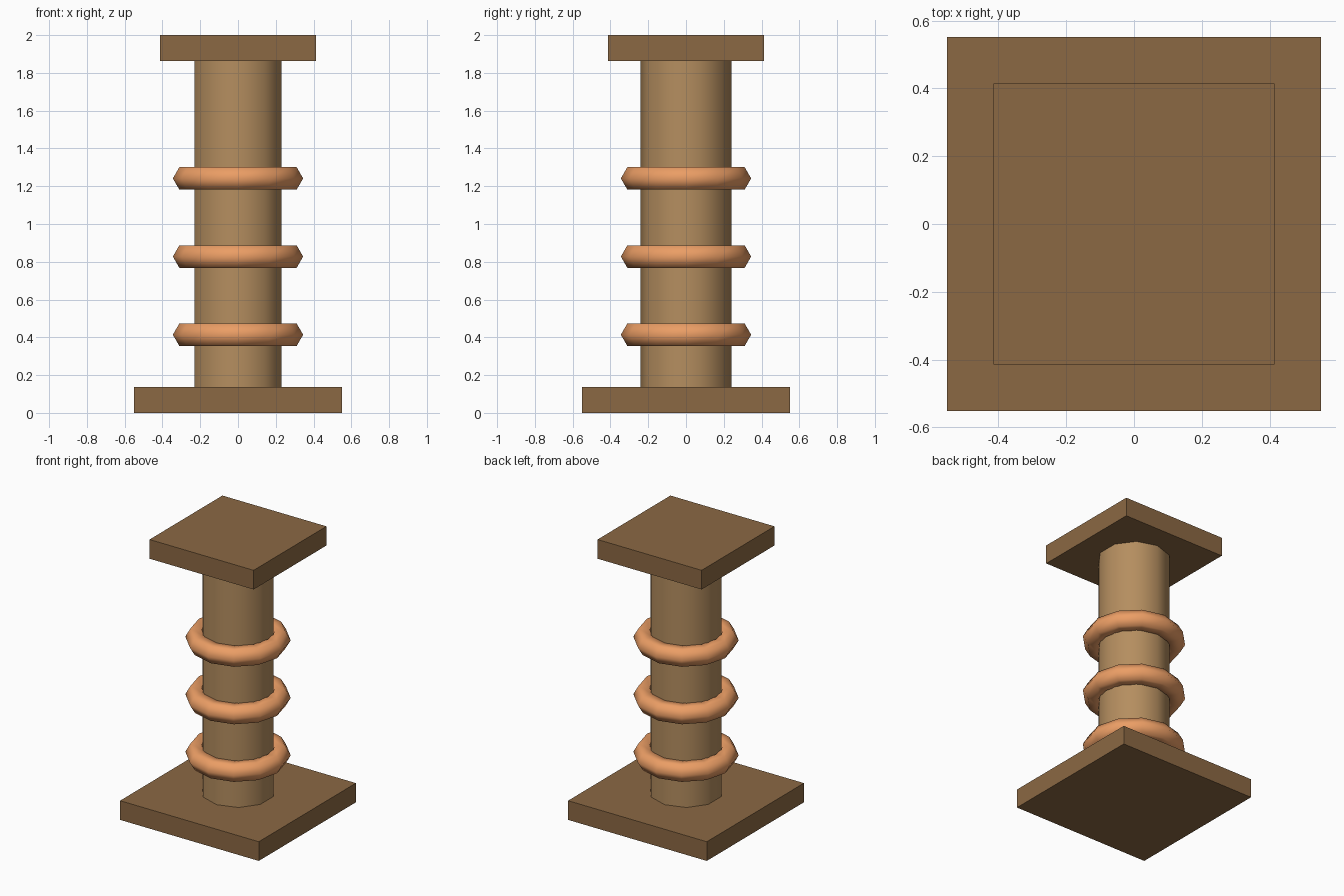
import bpy
import math

if "Cube" in bpy.data.objects:
    bpy.data.objects.remove(bpy.data.objects["Cube"])

U = 2 / 14.5  # module shared by all proportions


def material(name, rgb):
    mat = bpy.data.materials.new(name)
    mat.diffuse_color = (*rgb, 1)
    mat.use_nodes = True
    mat.node_tree.nodes["Principled BSDF"].inputs["Base Color"].default_value = mat.diffuse_color
    return mat


def finish(name, mat, smooth=None):
    ob = bpy.context.object
    ob.name = name
    ob.data.materials.append(mat)
    if smooth:
        bpy.ops.object.shade_smooth_by_angle(angle=math.radians(smooth))
    return ob


def slab(name, half_width, z0, z1, mat):
    bpy.ops.mesh.primitive_cube_add(size=1, location=(0, 0, (z0 + z1) / 2))
    bpy.context.object.scale = (2 * half_width, 2 * half_width, z1 - z0)
    bpy.ops.object.transform_apply(location=False, rotation=False, scale=True)
    finish(name, mat)


dark_wood = material("dark_wood", (0.26, 0.14, 0.057))
light_wood = material("light_wood", (0.46, 0.27, 0.115))
rope = material("rope", (0.83, 0.34, 0.13))

# Square base and cap
slab("base", 4 * U, 0, U, dark_wood)
slab("cap", 3 * U, 2 - U, 2, dark_wood)

# Ten-sided post
bpy.ops.mesh.primitive_cylinder_add(vertices=10, radius=1.75 * U,
                                    depth=2 - 2 * U, location=(0, 0, 1))
finish("post", light_wood, 50)

# Three rings around the post
for i in range(3):
    bpy.ops.mesh.primitive_torus_add(major_segments=12, minor_segments=6,
                                     major_radius=2 * U, minor_radius=U / 2,
                                     location=(0, 0, 3 * U * (i + 1)))
    finish(f"ring_{i + 1}", rope, 70)
